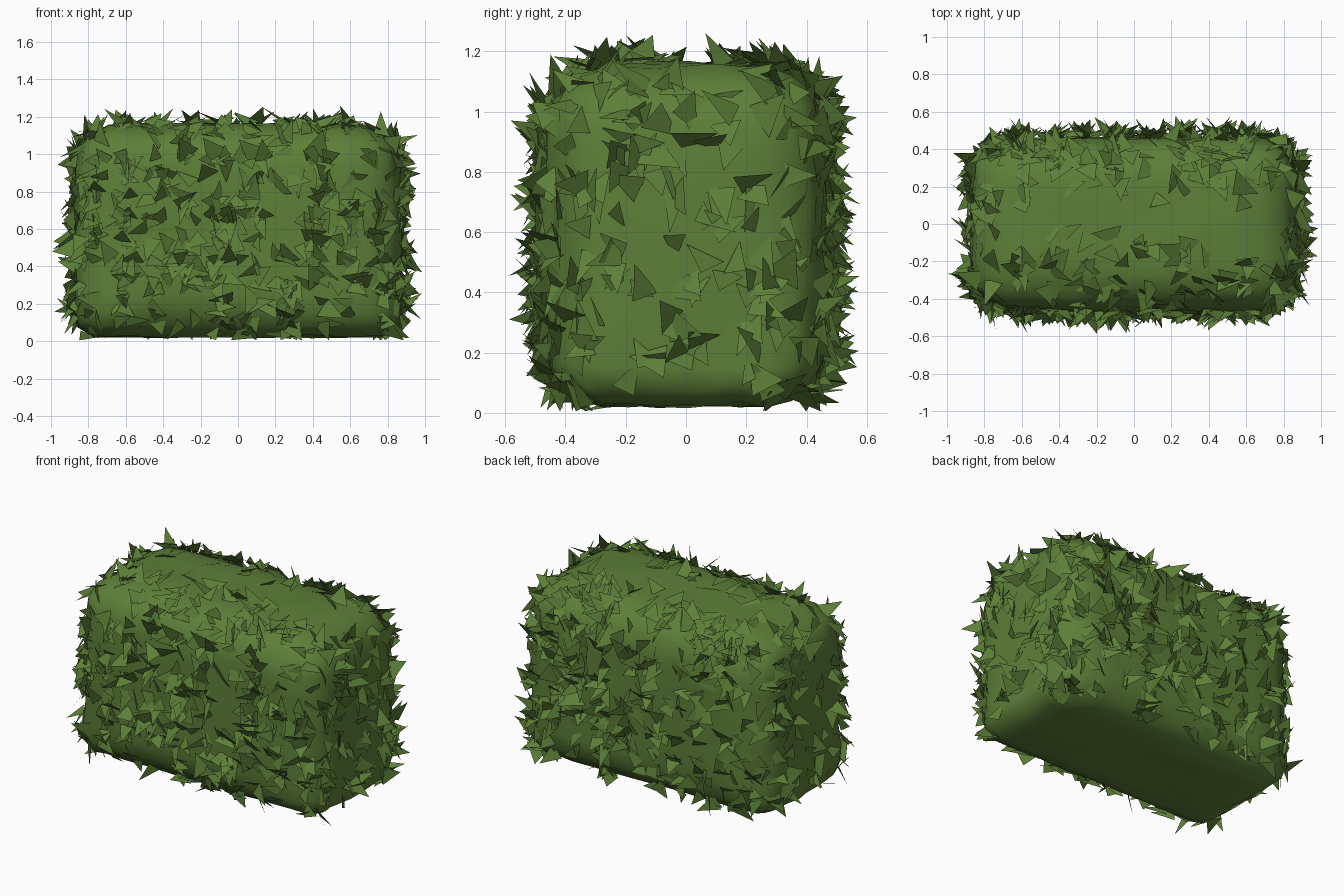
import bpy, bmesh, math, random
from mathutils import Vector, Matrix

random.seed(7)
if "Cube" in bpy.data.objects:
    bpy.data.objects.remove(bpy.data.objects["Cube"])

# Foliage green
leaf_green = bpy.data.materials.new("leaf_green")
leaf_green.use_nodes = True
GREEN = (0.11, 0.215, 0.04, 1)
leaf_green.diffuse_color = GREEN
leaf_green.node_tree.nodes["Principled BSDF"].inputs["Base Color"].default_value = GREEN

HALF = Vector((0.87, 0.46, 0.567))
MID_Z = 0.592


def make_object(name, bm):
    mesh = bpy.data.meshes.new(name)
    bm.to_mesh(mesh)
    mesh.materials.append(leaf_green)
    obj = bpy.data.objects.new(name, mesh)
    bpy.context.collection.objects.link(obj)
    return obj


def rounded(p, radius):
    """Pull a point of the box onto a box with rounded edges."""
    inner = Vector([max(-h + radius, min(h - radius, c)) for c, h in zip(p, HALF)])
    return inner + (p - inner).normalized() * radius if p != inner else p


# Clipped hedge body: a rounded, uneven box, squarer at the foot
body = bmesh.new()
bmesh.ops.create_cube(body, size=2)
bmesh.ops.subdivide_edges(body, edges=body.edges[:], cuts=9, use_grid_fill=True)
for v in body.verts:
    radius = 0.22 + 0.02 * v.co.z
    p = rounded(Vector([c * h for c, h in zip(v.co, HALF)]), radius)
    foot = max(0, (-p.z - 0.35) / 0.217)
    p.x *= 1 + 0.1 * foot ** 2
    wobble = 0.01
    v.co = p + Vector([random.uniform(-wobble, wobble) for _ in range(3)])
    v.co.z += MID_Z
body.normal_update()

# Leaves: pointed blades rising from the body, thinner on top and ends
leaves = bmesh.new()
faces = [f for f in body.faces if f.normal.z > -0.8]
weights = []
for f in faces:
    c, n = f.calc_center_median(), f.normal
    density = 1.0
    if n.z > 0.85:
        density = 0.3 + 1.3 * (abs(c.y) / HALF.y) ** 2
    elif abs(n.x) > 0.85:
        density = 0.5 + 1.0 * (abs(c.y) / HALF.y) ** 2
    weights.append(f.calc_area() * density)

for f in random.choices(faces, weights, k=1050):
    mix = [random.random() for _ in f.verts]
    root = sum((v.co * m for v, m in zip(f.verts, mix)), Vector()) / sum(mix)
    n = f.normal
    along = Matrix.Rotation(random.uniform(0, math.tau), 3, n) @ n.orthogonal().normalized()
    steepest = 42 if n.z > 0.8 else 55
    lift = math.radians(random.uniform(2, steepest))
    direction = along * math.cos(lift) + n * math.sin(lift)
    roll = Matrix.Rotation(math.radians(random.uniform(-35, 35)), 3, direction)
    side = roll @ n.cross(along)
    length, width = random.uniform(0.07, 0.15), random.uniform(0.035, 0.07)
    base = root + n * random.uniform(-0.005, 0.012)
    corners = [base + side * width, base - side * width,
               base + direction * length + side * random.uniform(-0.05, 0.05)]
    for p in corners:
        p.z = max(p.z, 0.005)
    leaves.faces.new([leaves.verts.new(p) for p in corners])

hedge_body = make_object("hedge_body", body)
hedge_leaves = make_object("hedge_leaves", leaves)
body.free()
leaves.free()

# Smooth body, flat leaves
for poly in hedge_body.data.polygons:
    poly.use_smooth = True
